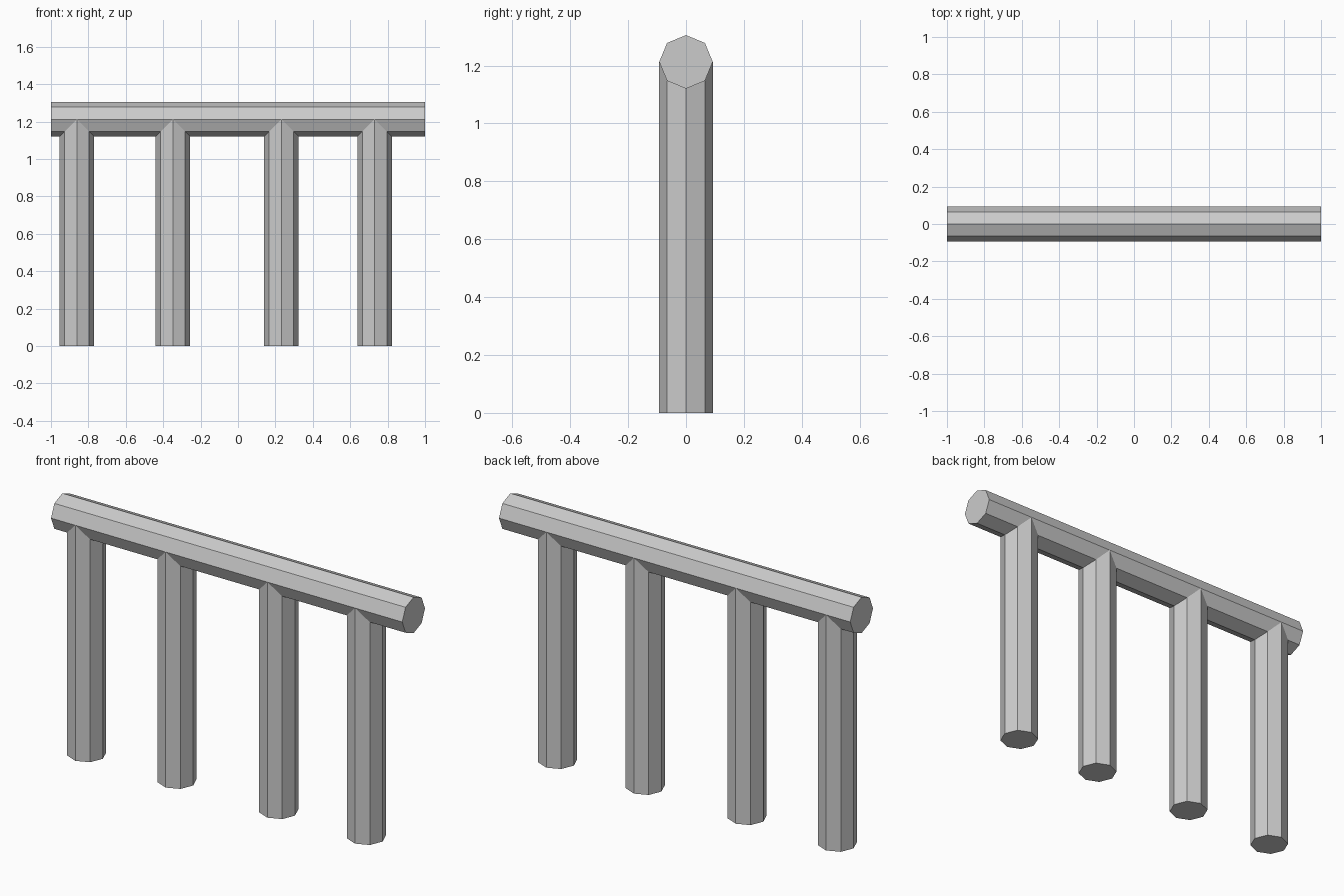
import bpy
from math import pi

if "Cube" in bpy.data.objects:
    bpy.data.objects.remove(bpy.data.objects["Cube"])

RADIUS = 0.0925
RAIL_Z = 1.2125


def pole(name, length, location, rotation=(0, 0, 0)):
    """Eight-sided log with corners on its axes."""
    bpy.ops.mesh.primitive_cylinder_add(vertices=8, radius=RADIUS, depth=length,
                                        location=location, rotation=rotation)
    bpy.context.object.name = name
    return bpy.context.object


# Horizontal top rail
pole("top_rail", 2.0, (0, 0, RAIL_Z), (0, pi / 2, 0))

# Unevenly spaced posts running up into the middle of the rail
for i, x in enumerate((-0.862, -0.348, 0.232, 0.731), 1):
    pole(f"post_{i}", RAIL_Z, (x, 0, RAIL_Z / 2))
